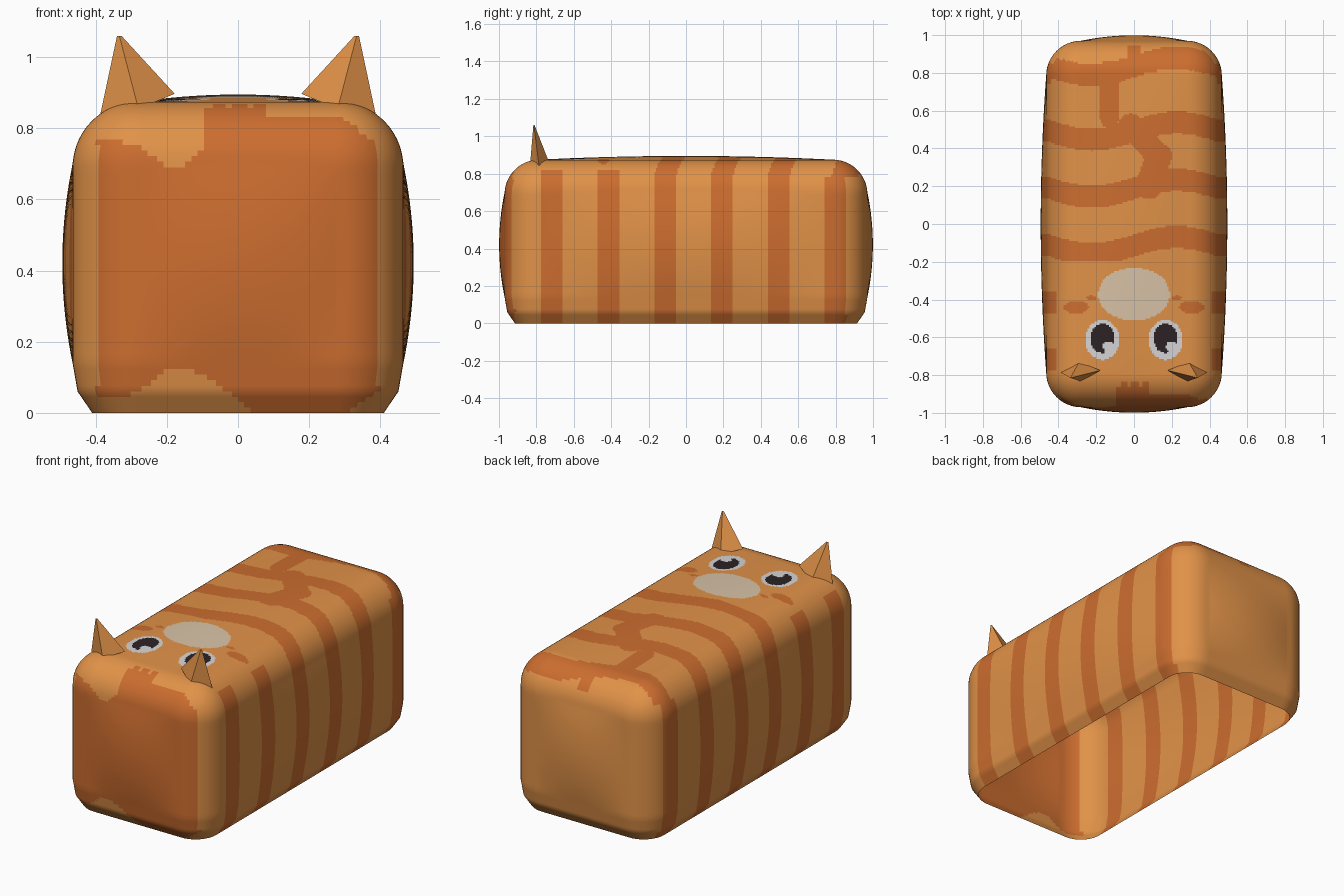
import bpy, bmesh, math

if "Cube" in bpy.data.objects:
    bpy.data.objects.remove(bpy.data.objects["Cube"])

CX, CY, R = 0.28, 0.785, 0.185      # core half sizes and rounding radius
NX, NY, NC = 64, 176, 12            # samples across, along, per corner
ZTOP, ZARC, ZMID = 0.875, 0.69, 0.42


def srgb(r, g, b):
    f = lambda c: c / 12.92 if c <= 0.04045 else ((c + 0.055) / 1.055) ** 2.4
    return [f(v / 255) for v in (r, g, b)] + [1]


def material(name, rgb):
    m = bpy.data.materials.new(name)
    m.diffuse_color = srgb(*rgb)
    m.use_nodes = True
    m.node_tree.nodes["Principled BSDF"].inputs["Base Color"].default_value = m.diffuse_color
    return m


MATS = [material("ginger fur", (225, 146, 72)), material("dark stripe", (204, 109, 47)),
        material("eye white", (216, 214, 214)), material("pupil black", (44, 34, 36)),
        material("cream muzzle", (217, 195, 167))]
BASE, STRIPE, WHITE, BLACK, CREAM = range(5)


def inside(x, y, cx, cy, rx, ry):
    return ((x - cx) / rx) ** 2 + ((y - cy) / ry) ** 2 < 1


def near_line(x, y, x0, y0, x1, y1, w):
    dx, dy = x1 - x0, y1 - y0
    t = max(0, min(1, ((x - x0) * dx + (y - y0) * dy) / (dx * dx + dy * dy)))
    return math.hypot(x - x0 - t * dx, y - y0 - t * dy) < w


def banded(y):
    # evenly spaced body stripes
    return abs((y + 0.72 + 0.1515) % 0.303 - 0.1515) < 0.059


def colour(c):
    x, y, z = c
    ax = abs(x)
    top = z > 0.78 and ax < 0.44
    # face on the top
    if z > 0.85:
        for s in (-1, 1):
            ex = 0.167 * s
            if inside(x, y, ex, -0.613, 0.09, 0.106):
                if inside(x, y, ex + 0.032, -0.65, 0.03, 0.03):
                    return WHITE
                return BLACK if inside(x, y, ex, -0.605, 0.063, 0.078) else WHITE
        if inside(x, y, 0, -0.372, 0.19, 0.14):
            return CREAM
        if inside(ax, y, 0.305, -0.44, 0.065, 0.033) or inside(ax, y, 0.225, -0.39, 0.025, 0.012):
            return STRIPE
        # forehead marks
        if -0.09 < x < 0.08 and y < -0.83 and (y < -0.885 or (x + 0.09) % 0.057 > 0.016):
            return STRIPE
    # front patch
    if y < -0.87 and ax < 0.395:
        hi = 0.765 - 0.075 * math.exp(-((x + 0.18) / 0.08) ** 2)
        if x > -0.095:
            hi = 0.865 if x < 0.08 else 0.835 - 0.8 * max(0, x - 0.29)
        lo = 0.045 + 0.08 * math.exp(-((x + 0.18) / 0.08) ** 2) if x < -0.18 else \
            max(0, 0.125 * math.cos(min(1, (x + 0.18) / 0.22) * math.pi / 2))
        if x > 0.31:
            lo = (x - 0.31) * 0.8
        return STRIPE if lo < z < hi and y < -0.86 else BASE
    # wavy stripes on the back, straight ones on the sides
    if top:
        if y < -0.2:
            return STRIPE if ax > 0.41 and banded(y) else BASE
        if near_line(x, y, -0.13, 0.82, -0.13, 0.56, 0.05) or \
           near_line(x, y, -0.02, 0.52, 0.13, 0.36, 0.065) or \
           near_line(x, y, 0.13, 0.36, 0.08, 0.2, 0.07) or \
           near_line(x, y, 0, 0.84, 0, 0.96, 0.035):
            return STRIPE
        y2 = y - 0.045 * math.sin(2 * math.pi * x / 0.9)
        return STRIPE if banded(y2 - (0.04 if y2 > 0.65 else 0)) else BASE
    return STRIPE if ax > 0.3 and banded(y) else BASE


def finish(bm, name):
    bmesh.ops.recalc_face_normals(bm, faces=bm.faces)
    me = bpy.data.meshes.new(name)
    bm.to_mesh(me)
    bm.free()
    for m in MATS:
        me.materials.append(m)
    ob = bpy.data.objects.new(name, me)
    bpy.context.collection.objects.link(ob)
    return ob


# body: rounded box with slightly swollen sides and an open underside
def lin(a, n):
    return [-a + 2 * a * i / n for i in range(n + 1)]


xs, ys = lin(CX, NX), lin(CY, NY)
bx = lambda x: 1 - (x / CX) ** 2
by = lambda y: 1 - (y / CY) ** 2
rim = []                                        # core x, core y, angle, swell
def corner(x, y, a0):
    for i in range(1, NC):
        rim.append((x, y, a0 + math.pi / 2 * i / NC, 0))


rim += [(CX, y, 0, by(y)) for y in ys]
corner(CX, CY, 0)
rim += [(x, CY, math.pi / 2, bx(x)) for x in reversed(xs)]
corner(-CX, CY, math.pi / 2)
rim += [(-CX, y, math.pi, by(y)) for y in reversed(ys)]
corner(-CX, -CY, math.pi)
rim += [(x, -CY, 1.5 * math.pi, bx(x)) for x in xs]
corner(CX, -CY, 1.5 * math.pi)

profile = [(R - 0.055 + 0.041 * i / 4, 0.06 * i / 4) for i in range(4)]
profile += [(R - 0.014 + 0.014 * i / 5, 0.06 + 0.08 * i / 5) for i in range(5)]
profile += [(R, 0.14 + (ZARC - 0.14) * i / 22) for i in range(22)]
profile += [(R * math.cos(math.pi / 2 * i / 18), ZARC + R * math.sin(math.pi / 2 * i / 18))
            for i in range(19)]

bm = bmesh.new()
rings = []
for rad, z in profile:
    swell = 0.029 * max(0, 1 - ((z - ZMID) / 0.28) ** 2)
    rings.append([bm.verts.new((x + (rad + swell * w) * math.cos(a),
                                y + (rad + swell * w) * math.sin(a), z))
                  for x, y, a, w in rim])
n = len(rim)
for lo, hi in zip(rings, rings[1:]):
    for i in range(n):
        j = (i + 1) % n
        bm.faces.new((lo[i], lo[j], hi[j], hi[i]))
# top panel
cap = [[bm.verts.new((x, y, ZTOP + 0.02 * bx(x) * by(y))) for x in xs] for y in ys]
for r0, r1 in zip(cap, cap[1:]):
    for i in range(NX):
        bm.faces.new((r0[i], r0[i + 1], r1[i + 1], r1[i]))
bmesh.ops.remove_doubles(bm, verts=bm.verts, dist=0.0005)
for f in bm.faces:
    f.smooth = True
    f.material_index = colour(f.calc_center_median())
finish(bm, "body")


# ears: leaning four sided spikes
def ear(s, name):
    base = [(0.388, -0.785, 0.835), (0.29, -0.73, 0.855), (0.178, -0.775, 0.897), (0.28, -0.833, 0.855)]
    tip = (0.337, -0.815)
    bm = bmesh.new()
    low = [bm.verts.new((s * x, y, z)) for x, y, z in base]
    high = [bm.verts.new((s * (tip[0] + 0.06 * (x - tip[0])), tip[1] + 0.06 * (y - tip[1]), 1.06))
            for x, y, z in base]
    for i in range(4):
        j = (i + 1) % 4
        bm.faces.new((low[i], low[j], high[j], high[i]))
    bm.faces.new(high)
    bm.faces.new(low[::-1])
    finish(bm, name)


ear(-1, "left_ear")
ear(1, "right_ear")
